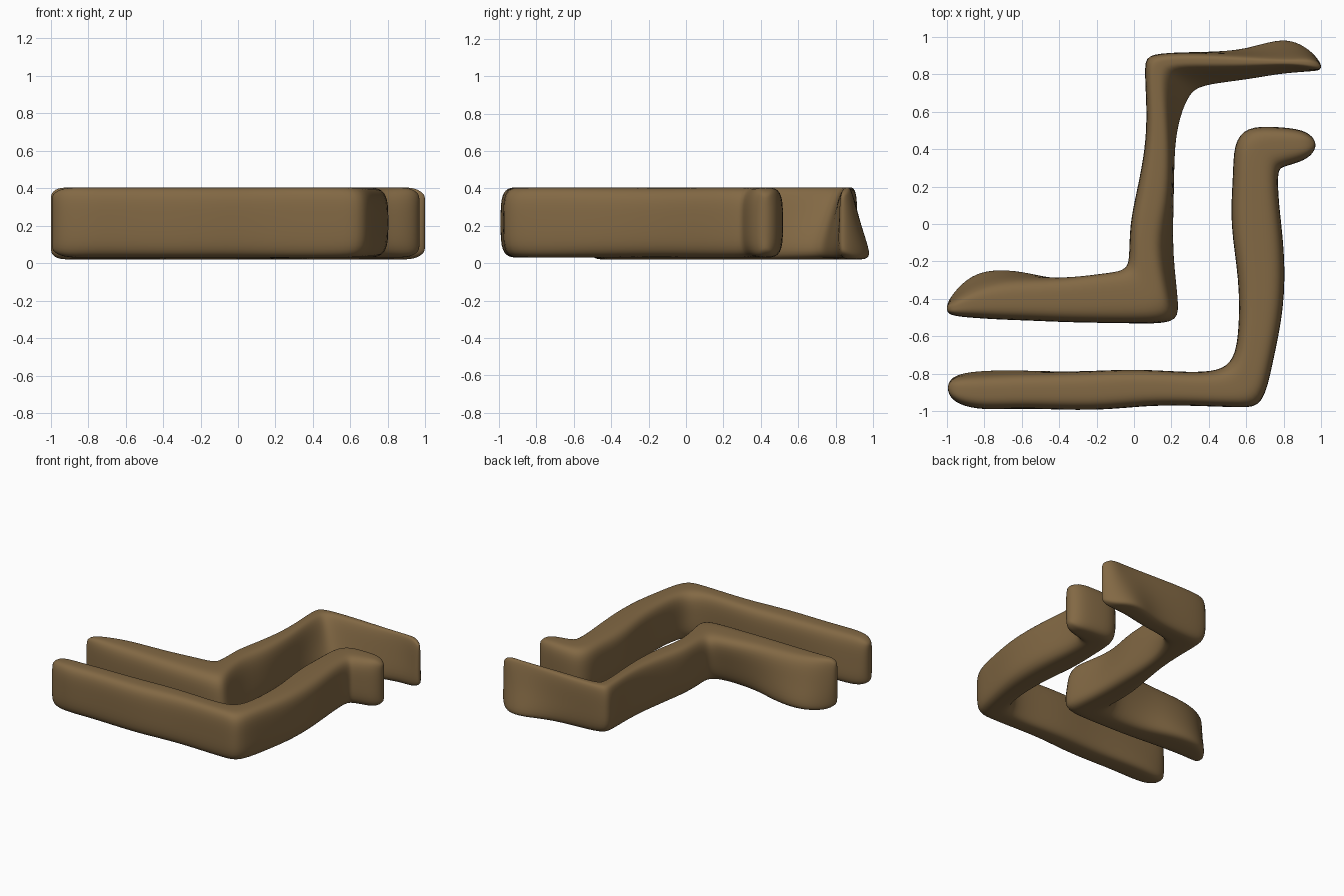
import bpy, bmesh
from mathutils import Vector

if "Cube" in bpy.data.objects:
    bpy.data.objects.remove(bpy.data.objects["Cube"])

brown = bpy.data.materials.new("earth brown")
brown.diffuse_color = (0.225, 0.14, 0.058, 1)
brown.use_nodes = True
brown.node_tree.nodes["Principled BSDF"].inputs["Base Color"].default_value = brown.diffuse_color

# Rounded slab section: u across the wall, v up the wall
SECTION = [(0, .14), (0, .5), (0, .86), (.17, 1), (.5, 1), (.83, 1),
           (1, .86), (1, .5), (1, .14), (.83, 0), (.5, 0), (.17, 0)]


def inset(t, v, power):
    """Positive t narrows the top, negative t undercuts the base."""
    return t * v ** power if t >= 0 else -t * (1 - v)


def wall(name, stations, z0, z1):
    """Loft the section through (left xy, right xy, left inset, right inset)."""
    bm = bmesh.new()
    rings = []
    last = len(stations) - 1
    for i, s in enumerate(stations):
        left, right = Vector(s[0:2]), Vector(s[2:4])
        tl, tr = s[4:6] if len(s) > 4 else (0, 0)
        trim = 0.04 if i in (0, last) else 0      # ends are a little shorter
        ring = []
        for u, v in SECTION:
            a = left.lerp(right, inset(tl, v, .6))
            b = right.lerp(left, inset(tr, v, 1))
            p = a.lerp(b, u)
            z = (z0 + trim) + v * (z1 - z0 - 2 * trim)
            ring.append(bm.verts.new((p.x, p.y, z)))
        rings.append(ring)
    n = len(SECTION)
    for r, q in zip(rings, rings[1:]):
        for k in range(n):
            bm.faces.new((r[k], r[(k + 1) % n], q[(k + 1) % n], q[k]))
    # End caps as strips
    for r in (rings[0], rings[-1]):
        bm.faces.new((r[2], r[3], r[4], r[5], r[6]))
        bm.faces.new((r[1], r[2], r[6], r[7]))
        bm.faces.new((r[0], r[1], r[7], r[8]))
        bm.faces.new((r[8], r[9], r[10], r[11], r[0]))
    bmesh.ops.recalc_face_normals(bm, faces=bm.faces)
    for f in bm.faces:
        f.smooth = True
    me = bpy.data.meshes.new(name)
    bm.to_mesh(me)
    bm.free()
    me.materials.append(brown)
    ob = bpy.data.objects.new(name, me)
    bpy.context.collection.objects.link(ob)
    sub = ob.modifiers.new("smooth", 'SUBSURF')
    sub.levels = sub.render_levels = 2
    return ob


# Front wall: long arm, turn to the back, short hook to the right
wall("front_wall", [
    (-.995, -.84, -.995, -.91), (-.94, -.785, -.94, -.965, .15, 0),
    (-.8, -.76, -.8, -.995, .2, 0), (-.6, -.765, -.6, -.98, .15, 0),
    (-.3, -.79, -.2, -1.0), (0, -.772, .08, -.965),
    (.25, -.79, .35, -.97), (.42, -.79, .58, -.98),
    (.52, -.75, .69, -.975), (.56, -.62, .74, -.74),
    (.565, -.3, .803, -.45), (.51, 0, .805, -.15),
    (.53, .25, .77, .12), (.53, .43, .765, .285),
    (.60, .52, .79, .305), (.75, .52, .87, .325),
    (.91, .505, .935, .355), (.97, .45, .97, .40)], .03, .405)

# Back wall: arm, turn to the back, arm to the right; ends flare at the base
wall("back_wall", [
    (-1.0, -.43, -1.0, -.47, 0, 0), (-.97, -.35, -.97, -.49, .45, 0),
    (-.87, -.225, -.87, -.50, .45, 0), (-.73, -.195, -.72, -.51, .35, 0),
    (-.55, -.235, -.55, -.515, .2, 0), (-.38, -.278, -.35, -.525, -.15, 0),
    (-.15, -.235, 0, -.53, -.35, 0), (-.05, -.23, .23, -.54, -.15, .05),
    (-.025, -.17, .265, -.47, 0, .25), (-.022, 0, .23, -.2, 0, .4),
    (.01, .15, .22, .1, 0, .1), (.062, .4, .22, .37, 0, .1),
    (.07, .62, .25, .53, 0, .35), (.052, .86, .32, .66, 0, .55),
    (.08, .91, .38, .71, 0, .6), (.3, .918, .5, .735, 0, .5),
    (.55, .94, .62, .755, .2, .4), (.72, 1.02, .75, .78, .55, .25),
    (.84, 1.03, .86, .795, .62, .2), (.94, .95, .95, .81, .4, .1),
    (1.0, .86, 1.0, .82, .1, 0)], .02, .405)
